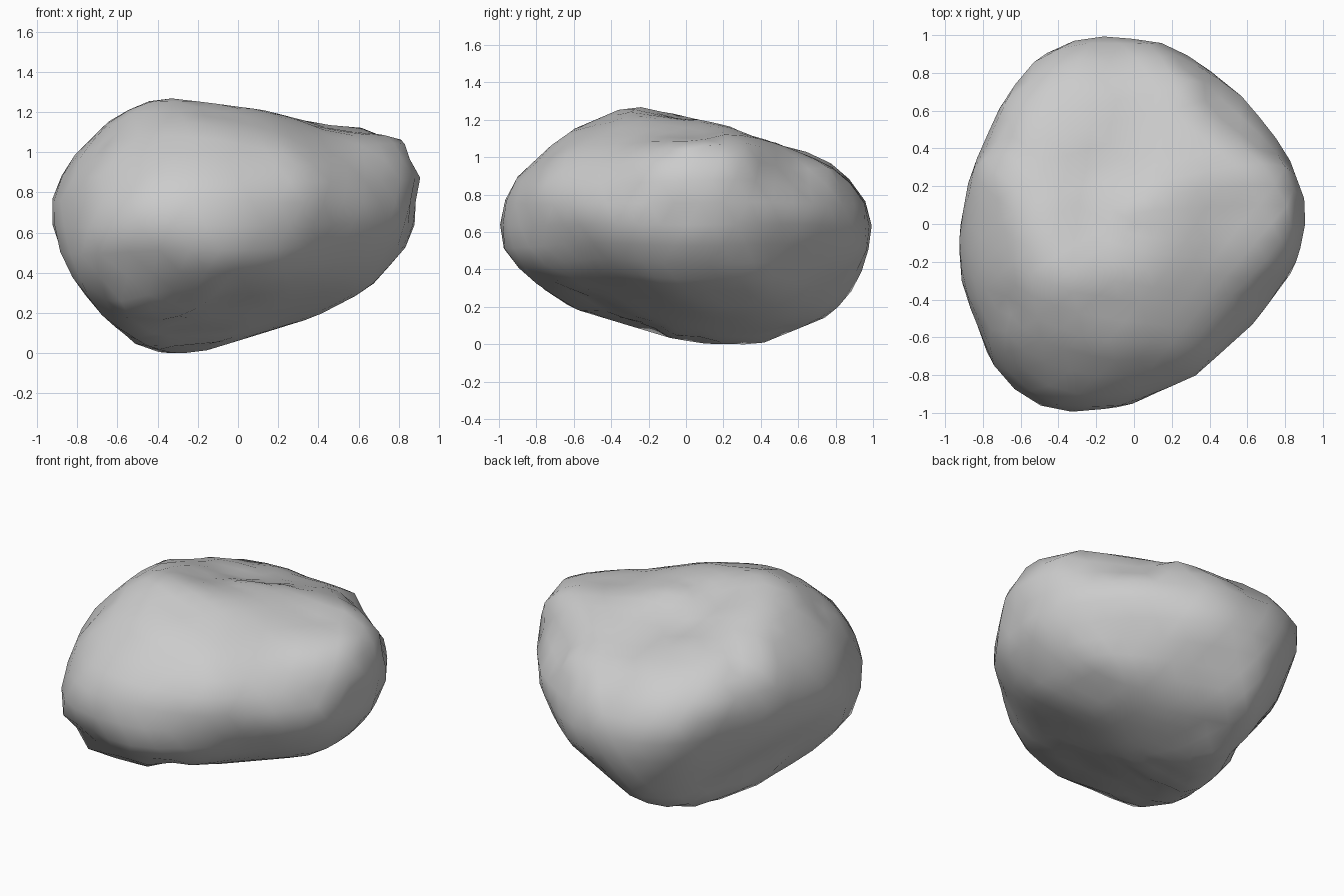
import bpy, bmesh, math
from mathutils import Vector

if "Cube" in bpy.data.objects:
    bpy.data.objects.remove(bpy.data.objects["Cube"])

MID = 0.645                      # height of the boulder's middle
EL = math.radians(25)

# Outline profiles of the boulder seen from six sides
front = [(-.93, .81), (-.92, .6), (-.83, .4), (-.71, .23), (-.52, .06), (-.37, 0), (-.17, .02),
         (.38, .19), (.65, .33), (.83, .53), (.92, .75), (.925, .88), (.82, 1.07), (.64, 1.13),
         (.41, 1.15), (.13, 1.22), (-.36, 1.29), (-.48, 1.26), (-.65, 1.16), (-.81, 1.0)]
side = [(-1, .69), (-.97, .5), (-.83, .35), (-.6, .2), (-.07, .04), (.2, 0), (.42, .02),
        (.76, .16), (.85, .23), (.95, .42), (1, .6), (.98, .75), (.9, .87), (.75, 1.0),
        (.5, 1.1), (.12, 1.21), (-.3, 1.29), (-.65, 1.14), (-.95, .86)]
top = [(.925, .07), (.81, .38), (.59, .66), (.33, .87), (.12, .97), (-.25, 1), (-.35, .98),
       (-.57, .83), (-.72, .6), (-.87, .26), (-.93, -.07), (-.91, -.33), (-.77, -.7),
       (-.68, -.85), (-.57, -.93), (-.4, -1), (-.05, -.97), (.33, -.8), (.64, -.52), (.86, -.22)]
front_right = [(-.46, .66), (-.14, .69), (.18, .64), (.43, .54), (.68, .44), (.85, .22), (.89, .01),
               (.79, -.24), (.59, -.42), (.4, -.49), (-.17, -.54), (-.62, -.53), (-.79, -.49),
               (-.99, -.32), (-1.05, -.17), (-1, .07), (-.91, .29), (-.82, .4), (-.6, .57)]
back_left = [(-.88, .14), (-.84, .4), (-.71, .56), (-.5, .615), (-.24, .615), (.12, .66),
             (.46, .65), (.63, .6), (.93, .38), (1.06, .07), (1.05, -.02), (.98, -.23),
             (.79, -.44), (.43, -.68), (.08, -.8), (-.1, -.8), (-.3, -.75), (-.7, -.4), (-.85, -.11)]
back_right = [(-.83, .07), (-.8, .26), (-.73, .52), (-.57, .66), (-.28, .7), (.31, .615),
              (.65, .51), (.81, .44), (.96, .26), (.98, .18), (.93, .02), (.83, -.2),
              (.63, -.46), (.44, -.66), (.34, -.72), (.1, -.78), (-.09, -.76), (-.43, -.6), (-.7, -.36)]


def oblique(sx, sy, above, azimuth, outline):
    """Right and up axes of a slanted view, with its outline."""
    az = math.radians(azimuth)
    cam = Vector((sx * math.sin(az), sy * math.cos(az), 0))
    right = Vector((-cam.y, cam.x, 0))
    up = cam * (-above * math.sin(EL)) + Vector((0, 0, math.cos(EL)))
    return right, up, [(u * .995, v * .995) for u, v in outline]


X, Y, Z = Vector((1, 0, 0)), Vector((0, 1, 0)), Vector((0, 0, 1))
views = [oblique(1, -1, 1, 35, front_right),
         oblique(-1, 1, 1, 35, back_left),
         oblique(1, 1, -1, 40, back_right),
         (X, Z, [(a, b - MID) for a, b in front]),
         (Y, Z, [(a, b - MID) for a, b in side]),
         (X, Y, top)]


def outline_reach(pts, dx, dy):
    """How far the outline lies along the flat direction dx, dy."""
    best = 9.0
    for (ax, ay), (bx, by) in zip(pts, pts[1:] + pts[:1]):
        ex, ey = bx - ax, by - ay
        den = dx * ey - dy * ex
        if abs(den) < 1e-9:
            continue
        t = (ax * ey - ay * ex) / den
        s = (ax * dy - ay * dx) / den
        if t > 0 and -1e-6 <= s <= 1 + 1e-6:
            best = min(best, t)
    return best


def sphere(level):
    bm = bmesh.new()
    bmesh.ops.create_icosphere(bm, subdivisions=level, radius=1)
    return bm


# Sample the shape carved by all outlines
fine = sphere(5)
samples = []
for v in fine.verts:
    d = v.co.normalized()
    samples.append((d, min(outline_reach(p, d.dot(r), d.dot(u)) for r, u, p in views)))
fine.free()

# Boulder: ball pulled to the softened carved shape
bm = sphere(4)
for v in bm.verts:
    d = v.co.normalized()
    total = weight = 0.0
    for sd, r in samples:
        c = d.dot(sd)
        if c > 0.9:
            w = math.exp(80 * (c - 1))
            total += w * r
            weight += w
    v.co = d * (total / weight)


def match_outline(right, up, pts, bins=40):
    """Nudge the rim seen in one view onto its outline."""
    groups = {}
    for v in bm.verts:
        x, y = v.co.dot(right), v.co.dot(up)
        q = 1 / outline_reach(pts, x, y)
        if q > 0.75:
            key = int((math.atan2(y, x) / math.tau + 0.5) * bins) % bins
            groups.setdefault(key, []).append((v, q))
    for group in groups.values():
        m = max(q for v, q in group)
        for v, q in group:
            v.co *= 1 + (1 / m - 1) * math.exp(-((m - q) / 0.05) ** 2)


# Alternate smoothing and fitting
for step in range(10):
    if step < 9:
        bmesh.ops.smooth_vert(bm, verts=bm.verts, factor=0.3,
                              use_axis_x=True, use_axis_y=True, use_axis_z=True)
    for view in views:
        match_outline(*view)

# Shallow groove across the top
a, b = Vector((-.22, .1)), Vector((0, .5))
for v in bm.verts:
    v.co.z += MID
    if v.co.z > 0.85:
        p = v.co.xy
        t = max(0, min(1, (p - a).dot(b - a) / (b - a).length_squared))
        v.co.z -= 0.04 * math.exp(-((p - a.lerp(b, t)).length / 0.16) ** 2)

# Rest on the ground
low = min(v.co.z for v in bm.verts)
for v in bm.verts:
    v.co.z -= low

mesh = bpy.data.meshes.new("boulder")
bm.to_mesh(mesh)
bm.free()
for poly in mesh.polygons:
    poly.use_smooth = True
boulder = bpy.data.objects.new("boulder", mesh)
bpy.context.collection.objects.link(boulder)
